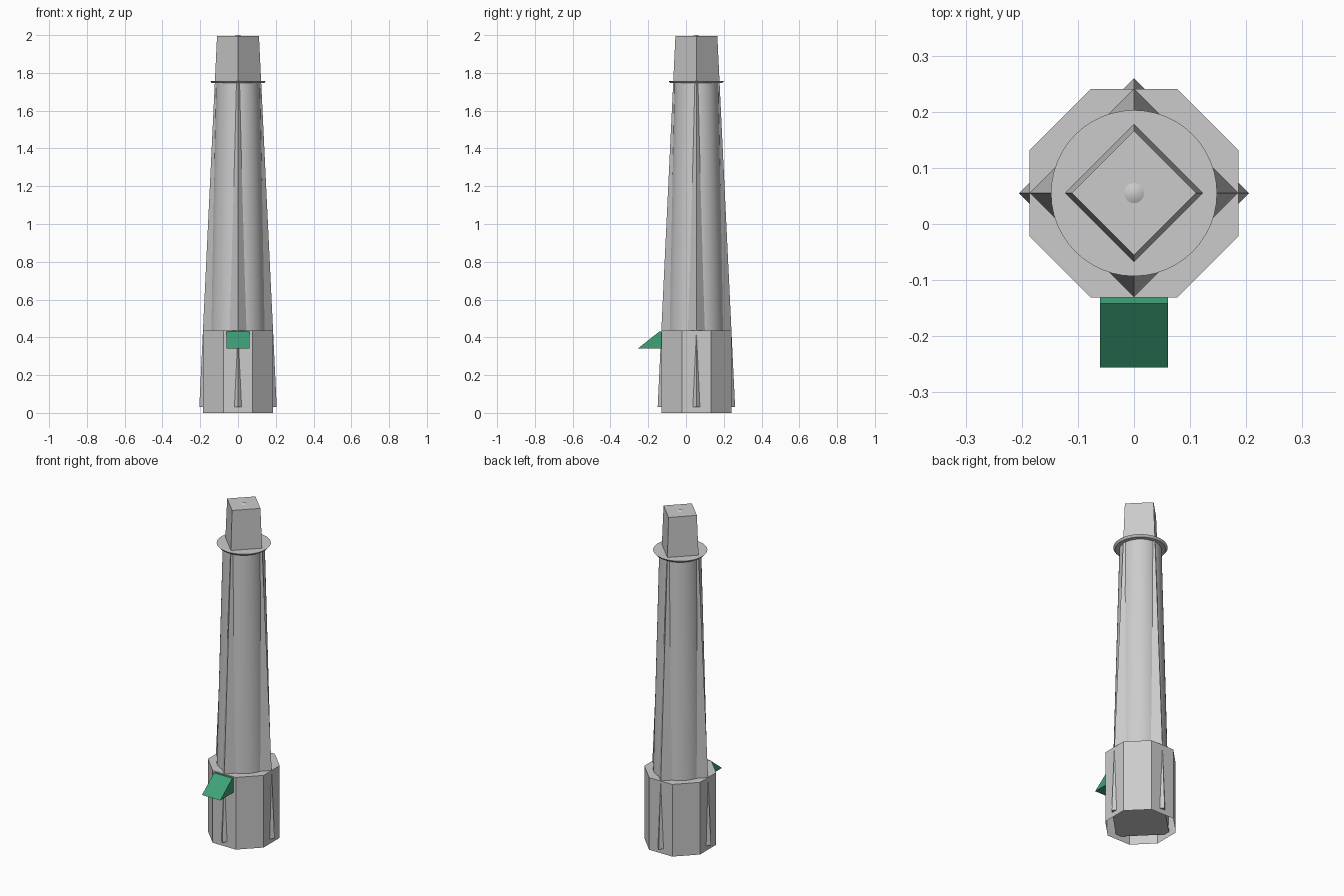
import bpy, bmesh, math

if "Cube" in bpy.data.objects:
    bpy.data.objects.remove(bpy.data.objects["Cube"])

CY = 0.055  # tower axis sits slightly behind the origin


def frustum(name, sides, r0, r1, z0, z1, turn=0.0, bottom=True, top=True, smooth=False):
    """Tapered prism with corners at radius r0 (bottom) and r1 (top)."""
    bm = bmesh.new()
    rings = []
    for r, z in ((r0, z0), (r1, z1)):
        rings.append([bm.verts.new((r * math.cos(turn + 2 * math.pi * i / sides),
                                    CY + r * math.sin(turn + 2 * math.pi * i / sides), z))
                      for i in range(sides)])
    for i in range(sides):
        j = (i + 1) % sides
        bm.faces.new((rings[0][i], rings[0][j], rings[1][j], rings[1][i]))
    if bottom:
        bm.faces.new(rings[0][::-1])
    if top:
        bm.faces.new(rings[1])
    return finish(name, bm, smooth)


def finish(name, bm, smooth=False):
    mesh = bpy.data.meshes.new(name)
    bm.to_mesh(mesh)
    bm.free()
    ob = bpy.data.objects.new(name, mesh)
    bpy.context.collection.objects.link(ob)
    if smooth:
        bpy.ops.object.select_all(action='DESELECT')
        ob.select_set(True)
        bpy.context.view_layer.objects.active = ob
        bpy.ops.object.shade_smooth_by_angle()
    return ob


# Octagonal base, open underneath
frustum("octagonal_base", 8, 0.186 / math.cos(math.pi / 8), 0.186 / math.cos(math.pi / 8),
        0.0, 0.435, turn=math.pi / 8, bottom=False)

# Square core: its corners poke through base and shaft, its top is the lantern room
frustum("square_core", 4, 0.205, 0.111, 0.03, 1.995)

# Round tapered shaft
frustum("round_shaft", 48, 0.148, 0.115, 0.435, 1.75, bottom=False, smooth=True)

# Gallery disc, flaring upward
frustum("gallery_disc", 48, 0.138, 0.148, 1.746, 1.758, smooth=True)

# Small dome on the roof
frustum("roof_cap", 16, 0.018, 0.008, 1.995, 2.0, smooth=True)

# Wedge canopy over the front entrance
bm = bmesh.new()
profile = [(-0.131, 0.34), (-0.256, 0.34), (-0.142, 0.43), (-0.131, 0.43)]
left, right = [[bm.verts.new((x, y, z)) for y, z in profile] for x in (-0.061, 0.061)]
for i in range(4):
    j = (i + 1) % 4
    bm.faces.new((left[i], left[j], right[j], right[i]))
bm.faces.new(left)
bm.faces.new(right)
bmesh.ops.recalc_face_normals(bm, faces=bm.faces[:])
canopy = finish("entrance_canopy", bm)
green = bpy.data.materials.new("green")
green.diffuse_color = (0.05, 0.36, 0.19, 1.0)
green.use_nodes = True
green.node_tree.nodes["Principled BSDF"].inputs["Base Color"].default_value = green.diffuse_color
canopy.data.materials.append(green)
